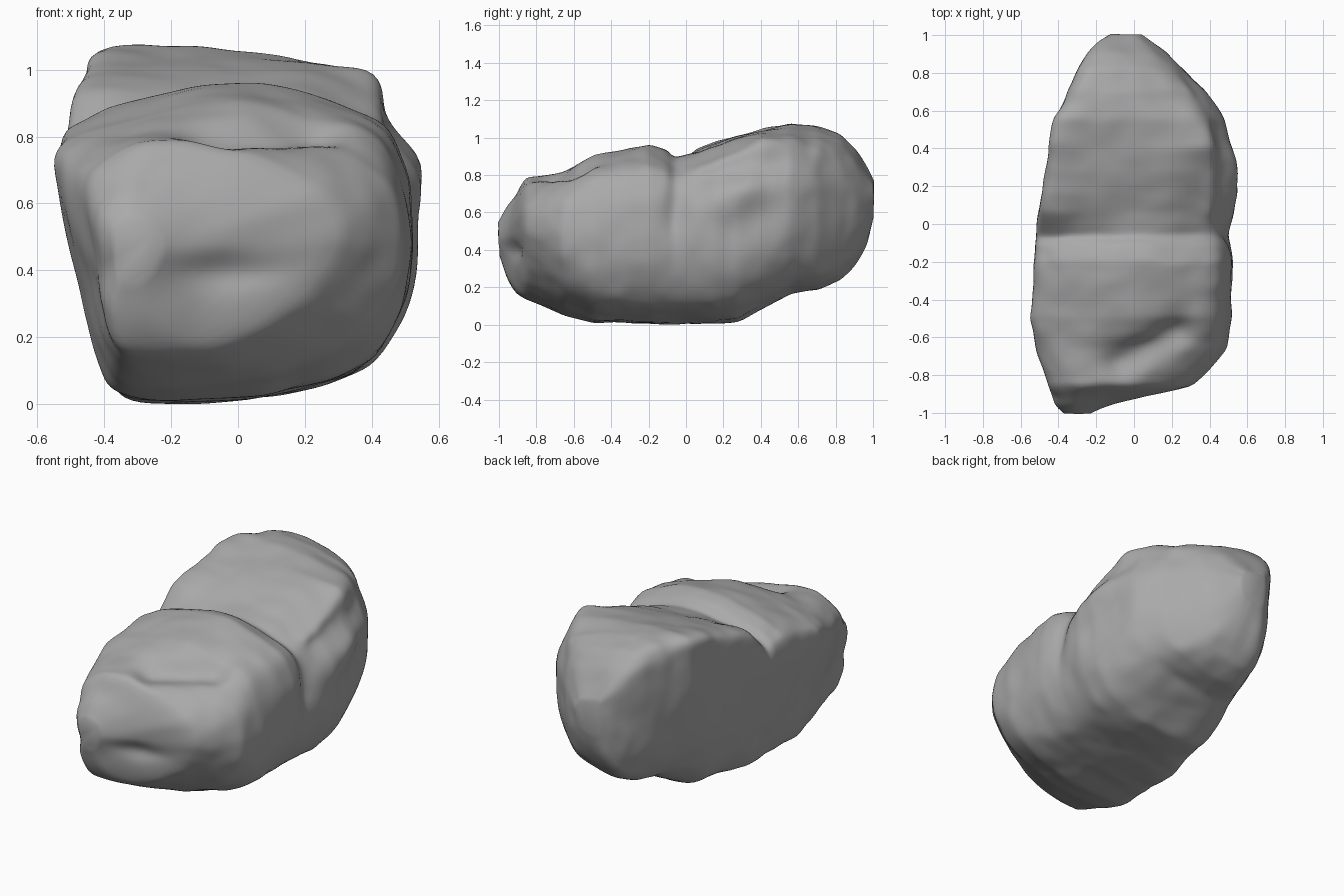
import bpy, bmesh, math
from mathutils import Vector, noise

cube = bpy.data.objects.get("Cube")
if cube:
    bpy.data.objects.remove(cube)

ROWS, AROUND, END = 130, 112, 1.01

# Sections along the boulder: y, right edge, left edge, underside, top
SECTIONS = [
    (-END, -.36, -.24, .38, .52), (-.97, -.42, -.16, .26, .61),
    (-.91, -.44, .02, .15, .69), (-.86, -.46, .29, .12, .79),
    (-.66, -.52, .49, .04, .83), (-.5, -.55, .51, .01, .89),
    (-.2, -.53, .52, 0, .95), (-.11, -.53, .51, 0, .92),
    (-.07, -.52, .5, 0, .88), (0, -.51, .51, 0, .91), (.15, -.49, .54, 0, .97),
    (.27, -.47, .54, .01, 1.01), (.4, -.45, .52, .08, 1.04),
    (.55, -.42, .48, .16, 1.06), (.7, -.36, .38, .18, 1.05),
    (.82, -.3, .26, .23, 1.01), (.9, -.25, .17, .31, .93),
    (.97, -.18, .08, .45, .82), (END, -.12, .03, .58, .74)]

# Outlines in unit space: across -1..1, up 0..1
NOSE = [(-.6, 0), (0, .03), (.4, .14), (.75, .3), (.97, .46), (1, .58),
        (.88, .72), (.55, .86), (.1, .95), (-.4, .98), (-.8, .91),
        (-1, .74), (-.9, .4), (-.8, .12)]
FRONT = [(-.6, 0), (0, 0), (.4, .04), (.76, .12), (.96, .32), (1, .6),
         (.87, .85), (.5, .95), (.05, 1), (-.45, .96), (-.85, .89),
         (-1, .78), (-.88, .4), (-.75, .12)]
BACK = [(-.5, 0), (0, 0), (.4, .04), (.76, .13), (.97, .35), (1, .64),
        (.84, .81), (.74, .95), (.1, .97), (-.45, .98), (-.94, .98),
        (-1, .82), (-.92, .4), (-.75, .12)]
TAIL = [(-.5, 0), (0, 0), (.4, .04), (.76, .13), (.97, .35), (1, .6),
        (.87, .76), (.65, .88), (.1, .96), (-.45, 1), (-.88, .97),
        (-1, .8), (-.92, .4), (-.75, .12)]

# Lumps and hollows: start, end, radius, push
FEATURES = [
    ((-.08, -.73, .75), (.2, -.55, .78), .08, (0, .02, -.08)),     # brow hollow
    ((0, -.85, .55), (.33, -.7, .57), .12, (.01, -.025, .01)),     # brow ridge
    ((-.4, -.95, .37), (.02, -.9, .38), .05, (0, .035, 0)),        # front crease
    ((.5, -.04, .8), (.52, -.06, .55), .05, (-.035, 0, 0)),        # side cleft
    ((.38, .06, .92), (.4, .25, .97), .12, (-.02, 0, -.05)),       # saddle edge
    ((.52, .25, .5), (.5, .42, .6), .09, (-.03, 0, 0)),            # side hollow
    ((.53, .17, .69), (.5, .32, .73), .08, (.02, 0, 0)),           # side shoulder
    ((-.42, .45, 1.04), (-.41, .55, 1.04), .08, (-.02, 0, .02))]   # rear corner


def section_at(y):
    for a, b in zip(SECTIONS, SECTIONS[1:]):
        if y <= b[0]:
            t = (y - a[0]) / (b[0] - a[0])
            return [p + (q - p) * t for p, q in zip(a, b)]
    return SECTIONS[-1]


def spline(points, t):
    """Closed smooth curve through the points, t in 0..1."""
    n = len(points)
    i, f = int(t * n), t * n % 1
    a, b, c, d = (Vector(points[(i + k) % n]) for k in (-1, 0, 1, 2))
    return b + (c - a) * f / 2 + (a * 2 - b * 5 + c * 4 - d) * f**2 / 2 \
        + (b * 3 - a - c * 3 + d) * f**3 / 2


def ramp(y, start, end):
    return max(0, min(1, (y - start) / (end - start)))


def outline(y, t):
    nose, front, back, tail = (spline(s, t) for s in (NOSE, FRONT, BACK, TAIL))
    body = nose.lerp(front, ramp(y, -.85, -.5)).lerp(back, ramp(y, -.08, .06))
    return body.lerp(tail, ramp(y, .4, .65))


def sculpt(p):
    moved = p.copy()
    for start, end, radius, push in FEATURES:
        a, b = Vector(start), Vector(end)
        t = max(0, min(1, (p - a).dot(b - a) / (b - a).length_squared))
        d = (p - a.lerp(b, t)).length / radius
        moved += Vector(push) * math.exp(-d * d)
    # Weathered surface
    return moved + noise.noise_vector(p * 5) * .01 + noise.noise_vector(p * 10) * .007


# Boulder body, lofted ring by ring
bm = bmesh.new()
rings = []
for r in range(ROWS + 1):
    y = END * (2 * r / ROWS - 1)
    _, x0, x1, z0, z1 = section_at(y)
    ring = []
    for k in range(AROUND):
        uv = outline(y, k / AROUND)
        p = Vector(((x0 + x1) / 2 + uv.x * (x1 - x0) / 2, y, z0 + uv.y * (z1 - z0)))
        ring.append(bm.verts.new(sculpt(p)))
    rings.append(ring)
for a, b in zip(rings, rings[1:]):
    for k in range(AROUND):
        n = (k + 1) % AROUND
        bm.faces.new((a[k], a[n], b[n], b[k]))
for ring in (rings[0], rings[-1]):
    bm.faces.new(ring)
bmesh.ops.recalc_face_normals(bm, faces=bm.faces)
for _ in range(3):
    bmesh.ops.smooth_vert(bm, verts=bm.verts, factor=.5,
                          use_axis_x=True, use_axis_y=True, use_axis_z=True)

# Centre and stand on the ground
lo, hi = (Vector([f(v.co[i] for v in bm.verts) for i in range(3)]) for f in (min, max))
middle = (lo + hi) / 2
bmesh.ops.translate(bm, verts=bm.verts, vec=(-middle.x, -middle.y, -lo.z))

mesh = bpy.data.meshes.new("boulder")
bm.to_mesh(mesh)
bm.free()
boulder = bpy.data.objects.new("boulder", mesh)
bpy.context.collection.objects.link(boulder)

# Stone colour
stone = bpy.data.materials.new("grey_stone")
stone.use_nodes = True
colour = (.4, .4, .4, 1)
stone.diffuse_color = colour
stone.node_tree.nodes["Principled BSDF"].inputs["Base Color"].default_value = colour
mesh.materials.append(stone)

bpy.context.view_layer.objects.active = boulder
boulder.select_set(True)
bpy.ops.object.shade_smooth_by_angle(angle=math.radians(50))
